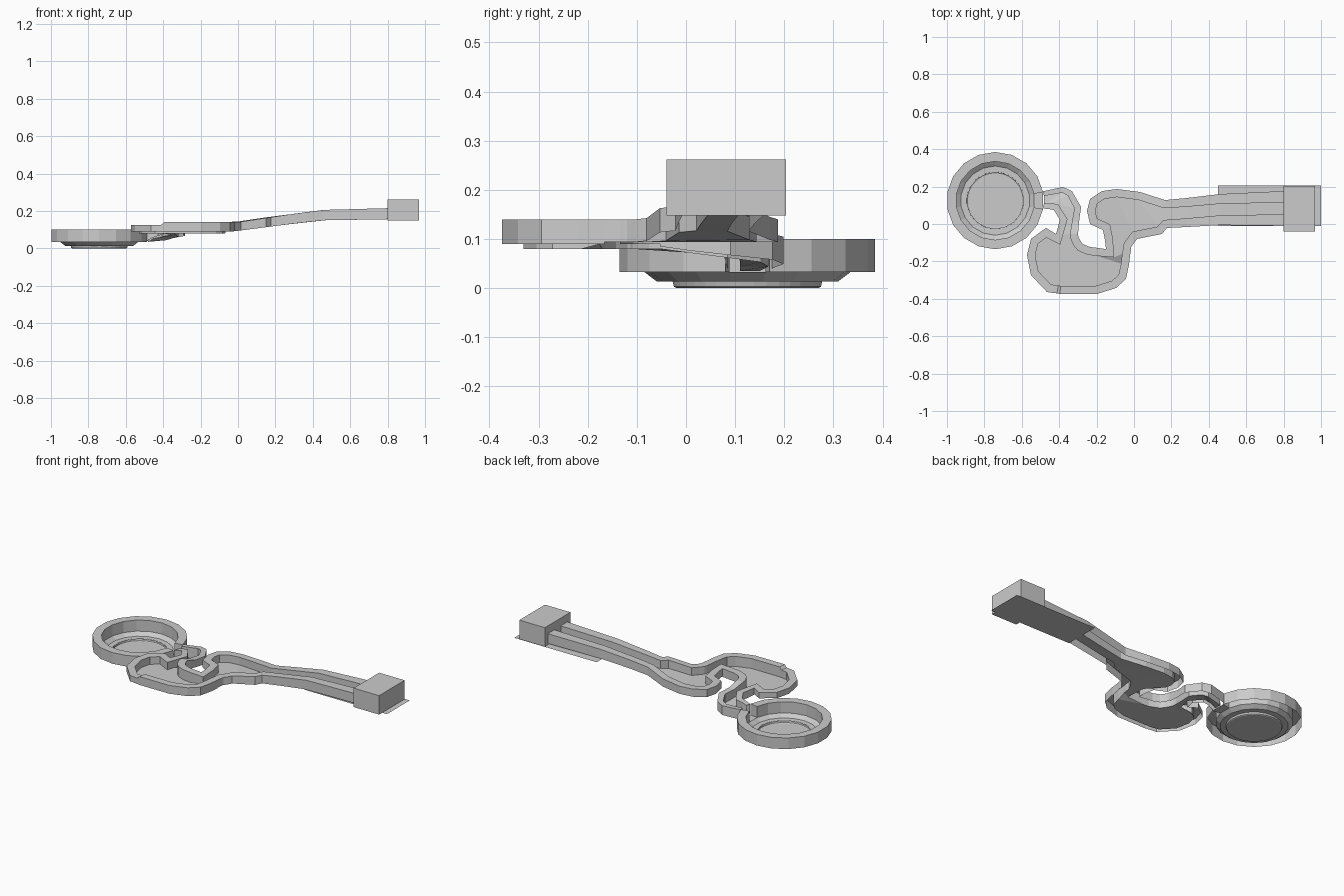
import bpy, math
from mathutils import Vector

if "Cube" in bpy.data.objects:
    bpy.data.objects.remove(bpy.data.objects["Cube"])

# Plan of the watercourse, walked downstream: outer edge of each bank
BANK_A = [(.80, .176), (.46, .16), (.283, .139), (.166, .128), (.032, .171), (-.091, .187),
          (-.171, .176), (-.235, .134), (-.251, .07), (-.235, 0), (-.166, -.032), (-.155, -.086),
          (-.15, -.134), (-.193, -.128), (-.235, -.123), (-.262, -.112), (-.273, -.107),
          (-.283, -.096), (-.285, -.091), (-.289, -.086), (-.292, -.08), (-.294, -.075),
          (-.296, -.07), (-.298, -.065), (-.299, -.053), (-.294, .01), (-.283, .091),
          (-.332, .176), (-.38, .198), (-.487, .175)]
BANK_B = [(.80, -.01), (.46, -.006), (.283, -.016), (.176, -.021), (.15, -.053), (.016, -.08),
          (0, -.102), (-.008, -.112), (-.014, -.12), (-.016, -.126), (-.016, -.134), (-.017, -.144),
          (-.021, -.166), (-.027, -.219), (-.043, -.294), (-.096, -.342), (-.198, -.374),
          (-.396, -.374), (-.412, -.371), (-.465, -.364), (-.551, -.273), (-.572, -.166),
          (-.551, -.08), (-.471, -.021), (-.417, -.053), (-.396, .021), (-.428, .075),
          (-.455, .08), (-.47, .081), (-.487, .085)]
NECK, SPILL, END = 12, 24, 29      # station indices where the sections meet


def make(name, verts, faces):
    me = bpy.data.meshes.new(name)
    me.from_pydata([tuple(v) for v in verts], [], faces)
    me.update()
    ob = bpy.data.objects.new(name, me)
    bpy.context.collection.objects.link(ob)
    return ob


def ramp(v, pts):
    """Piecewise linear lookup."""
    for (a, za), (b, zb) in zip(pts, pts[1:]):
        if v <= b:
            return za + (zb - za) * max(0, v - a) / (b - a)
    return pts[-1][1]


def rim_width(i):
    if i > SPILL:
        return ramp(i, [(SPILL, .04), (END, .026)])
    return ramp(BANK_A[i][0], [(.17, .043), (.46, .052), (.8, .062)])


def inset(path, side):
    """Offset a bank towards the water with limited mitres."""
    p = [Vector(q) for q in path]
    out = []
    for i, q in enumerate(p):
        d0 = (q - p[max(i - 1, 0)]) if i else p[1] - q
        d1 = (p[i + 1] - q) if i < len(p) - 1 else d0
        n0 = Vector((-d0.y, d0.x)).normalized()
        n1 = Vector((-d1.y, d1.x)).normalized()
        m = (n0 + n1).normalized()
        out.append(q + m * side * rim_width(i) / max(m.dot(n0), .7))
    return out


def rim_z(i, x):
    if i > SPILL:
        return ramp(i, [(SPILL, .125), (END, .10)])
    if i > NECK:
        return ramp(x, [(-.412, .125), (-.396, .14)])
    return ramp(x, [(0, .14), (.43, .205), (.8, .215)])


def course(name, first, last, floor, skirt):
    """Loft bank, bed and bank between two stations."""
    verts, faces = [], []
    for i in range(first, last + 1):
        a, b, ia, ib = BANK_A[i], BANK_B[i], IN_A[i], IN_B[i]
        za, zb = rim_z(i, a[0]), rim_z(i, b[0])
        fa, fb = floor(i, a[0]), floor(i, b[0])
        verts += [(*a, skirt(i, a[0])), (*a, za), (*ia, za), (*ia, fa),
                  (*ib, fb), (*ib, zb), (*b, zb), (*b, skirt(i, b[0]))]
    for s in range(last - first):
        for k in range(7):
            j = s * 8 + k
            faces.append((j, j + 1, j + 9, j + 8))
    return make(name, verts, faces)


IN_A, IN_B = inset(BANK_A, 1), inset(BANK_B, -1)
upper_bed = lambda i, x: ramp(x, [(0, .094), (.43, .150), (.8, .156)])
lower_bed = lambda i, x: ramp(i, [(SPILL, .08), (END, .035)])

# Watercourse sections
course("upper_stream", 0, NECK, upper_bed, upper_bed)
course("middle_pool", NECK, SPILL, lambda i, x: .094 if i == NECK else .08, lambda i, x: .09)
course("lower_stream", SPILL, END, lower_bed, lambda i, x: ramp(i, [(SPILL, .085), (END, .04)]))

# Round pond: 18-sided open-bottomed wall with one gap for the inflow
CX, CY = -.742, .125


def ring(name, profile, n, gap=False, disc=False):
    verts, faces = [], []
    m = len(profile)
    for s in range(n):
        t = math.tau * (s + .5) / n
        verts += [(CX + r * math.cos(t), CY + r * math.sin(t), z) for r, z in profile]
    for s in range(n):
        if gap and s == n - 1:
            continue
        e = (s + 1) % n
        faces += [(s * m + k, e * m + k, e * m + k + 1, s * m + k + 1) for k in range(m - 1)]
    if gap:   # end cheeks and the sill of the inflow
        q = (n - 1) * m
        faces += [(0, 1, 2, 3), (q + 3, q + 2, q + 1, q), (0, 3, q + 3, q)]
    if disc:
        faces.append([s * m + m - 1 for s in range(n)])
    return make(name, verts, faces)


ring("pond_wall", [(.26, .033), (.26, .10), (.21, .10), (.21, .033)], 18, gap=True)
ring("pond_shelf", [(.21, .033), (.185, .014), (.15, .013)], 18)
ring("pond_floor", [(.153, .014), (.15, .003), (.145, 0)], 36, disc=True)

# Flat base plate under the head of the stream
make("base_plate", [(.45, -.01, .148), (1, -.01, .148), (1, .207, .148), (.45, .207, .148)],
     [(0, 1, 2, 3)])

# Source block
bpy.ops.mesh.primitive_cube_add(size=1, location=(.883, .082, .205))
block = bpy.context.object
block.name = "source_block"
block.scale = (.17, .243, .114)
